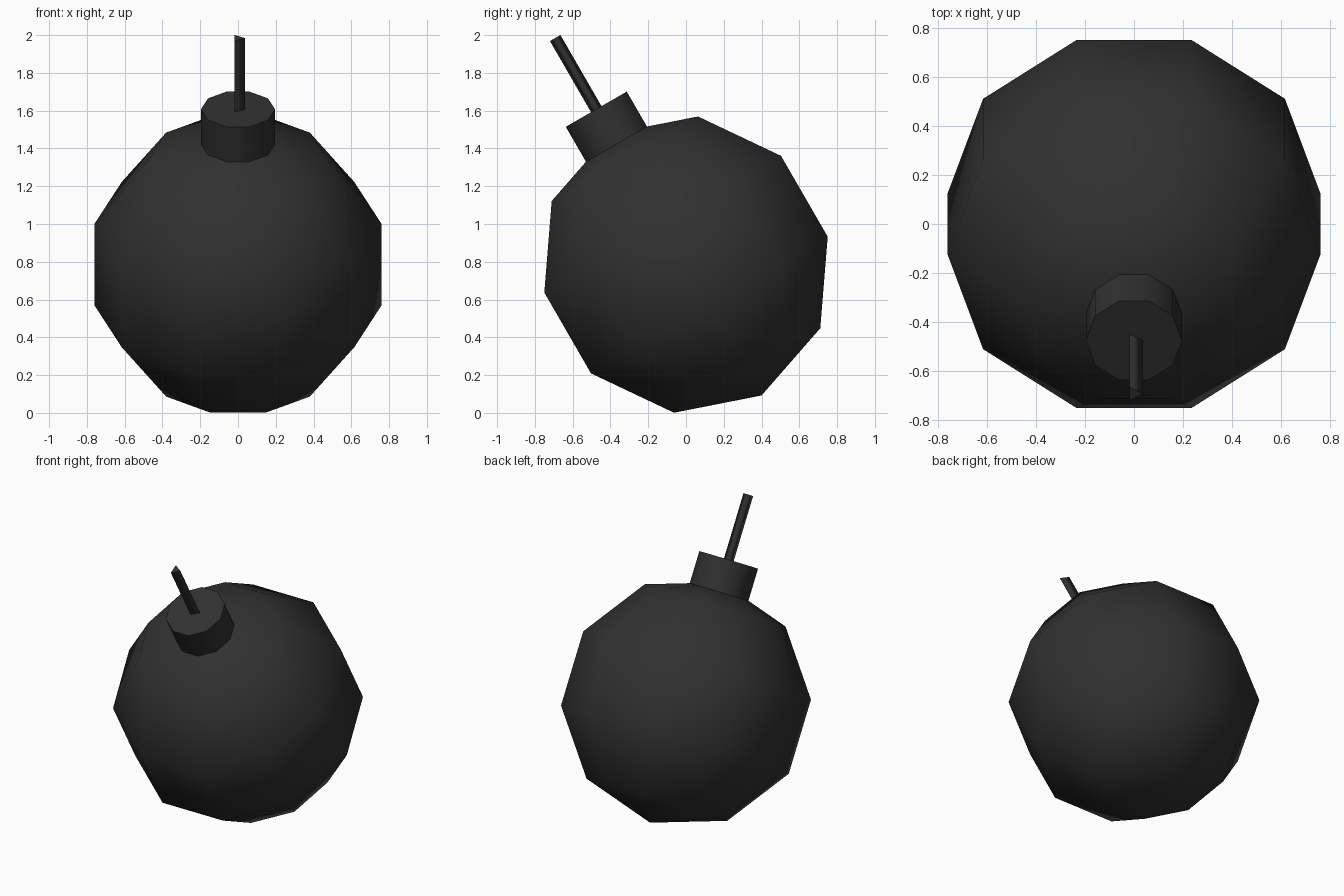
import bpy, bmesh, math
from mathutils import Matrix

if "Cube" in bpy.data.objects:
    bpy.data.objects.remove(bpy.data.objects["Cube"])

# Single matt black for every part
BLACK = (0.03, 0.03, 0.03, 1.0)
black = bpy.data.materials.new("matt black")
black.use_nodes = True
black.diffuse_color = BLACK
bsdf = black.node_tree.nodes["Principled BSDF"]
bsdf.inputs["Base Color"].default_value = BLACK
bsdf.inputs["Roughness"].default_value = 0.8

# All parts share one axis, leaning 30 degrees towards the front
CENTRE = (0, 0, 0.785)
TILT = math.radians(30)


def finish(name, bm):
    """Smooth the faces, keep cap rims sharp and place the part on the tilted axis."""
    for face in bm.faces:
        face.smooth = True
    mesh = bpy.data.meshes.new(name)
    bm.to_mesh(mesh)
    bm.free()
    mesh.materials.append(black)
    obj = bpy.data.objects.new(name, mesh)
    obj.location = CENTRE
    obj.rotation_euler = (TILT, 0, 0)
    bpy.context.collection.objects.link(obj)
    return obj


def prism(name, sides, radius, low, high):
    """Capped prism along the axis with one corner pointing to +x."""
    bm = bmesh.new()
    ring = [bm.verts.new((radius * math.cos(2 * math.pi * i / sides),
                          radius * math.sin(2 * math.pi * i / sides), low))
            for i in range(sides)]
    base = bm.faces.new(ring)
    top = bmesh.ops.extrude_face_region(bm, geom=[base], use_keep_orig=True)["geom"]
    bmesh.ops.translate(bm, vec=(0, 0, high - low),
                        verts=[g for g in top if isinstance(g, bmesh.types.BMVert)])
    bmesh.ops.recalc_face_normals(bm, faces=bm.faces)
    # Rim edges are flat in z, side edges are not
    for edge in bm.edges:
        a, b = edge.verts
        edge.smooth = abs(a.co.z - b.co.z) > 1e-4
    return finish(name, bm)


# Round body: ten segments, five rings
bm = bmesh.new()
bmesh.ops.create_uvsphere(bm, u_segments=10, v_segments=5, radius=0.8,
                          matrix=Matrix.Rotation(math.pi / 2, 4, "Z"))
finish("round_body", bm)

# Neck and three-sided fuse
prism("neck", 10, 0.196, 0.65, 0.95)
prism("fuse", 3, 0.037, 0.90, 1.385)
